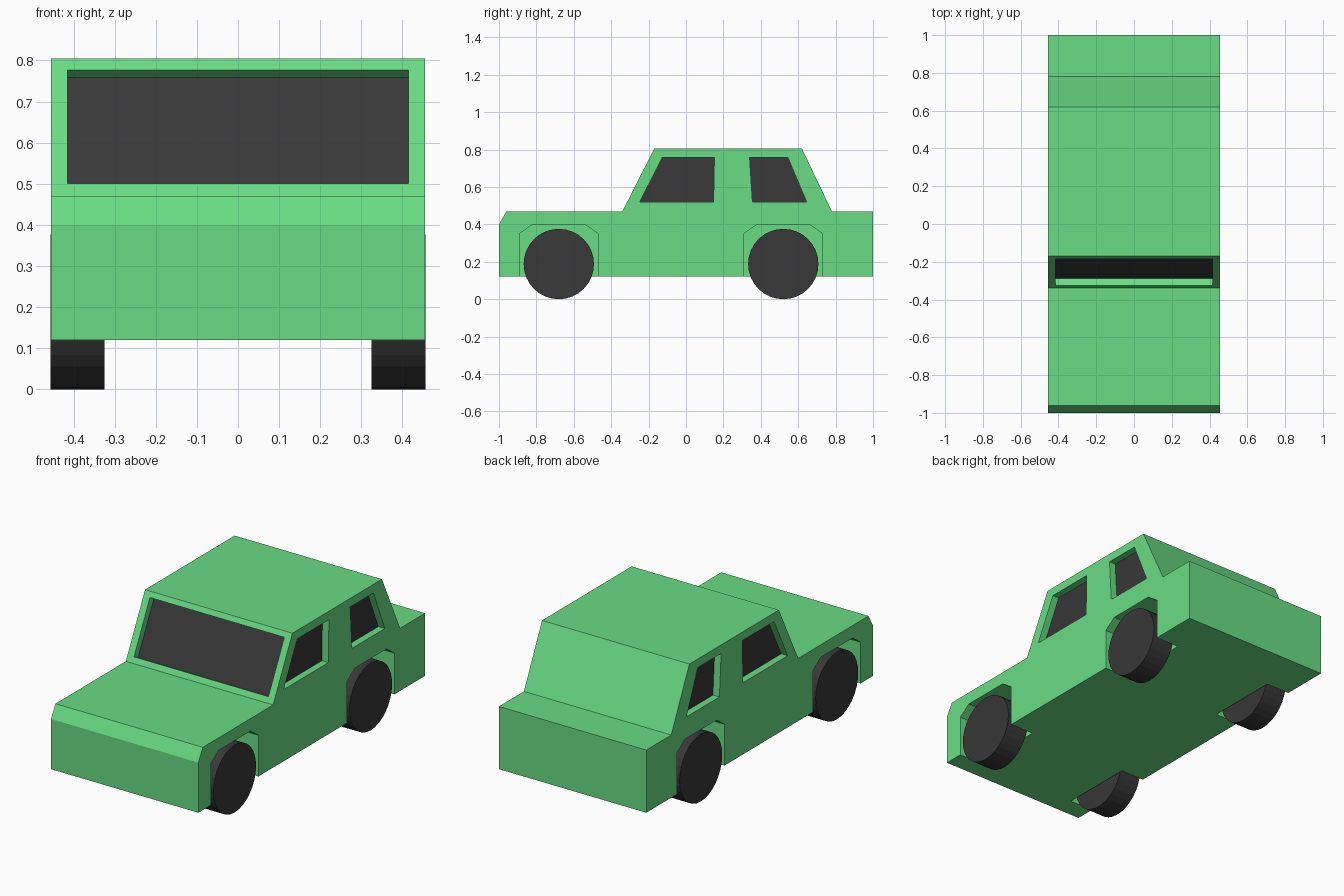
import bpy, bmesh, math
from mathutils import Vector

if "Cube" in bpy.data.objects:
    bpy.data.objects.remove(bpy.data.objects["Cube"])

HALF_W = 0.455
RECESS = 0.042


def material(name, color):
    mat = bpy.data.materials.new(name)
    mat.diffuse_color = (*color, 1)
    mat.use_nodes = True
    mat.node_tree.nodes["Principled BSDF"].inputs["Base Color"].default_value = mat.diffuse_color
    return mat


green = material("green paint", (0.14, 0.72, 0.23))
dark = material("dark rubber and glass", (0.04, 0.04, 0.04))


def add_prism(bm, points, sweep):
    """Closed prism: a polygon swept along a vector."""
    face = bm.faces.new([bm.verts.new(p) for p in points])
    ext = bmesh.ops.extrude_face_region(bm, geom=[face], use_keep_orig=True)
    top = [g for g in ext["geom"] if isinstance(g, bmesh.types.BMVert)]
    bmesh.ops.translate(bm, verts=top, vec=sweep)
    bmesh.ops.recalc_face_normals(bm, faces=bm.faces)


def to_object(bm, name, mat):
    mesh = bpy.data.meshes.new(name)
    bm.to_mesh(mesh)
    bm.free()
    mesh.materials.append(mat)
    obj = bpy.data.objects.new(name, mesh)
    bpy.context.collection.objects.link(obj)
    return obj


def prism(name, points, sweep, mat):
    bm = bmesh.new()
    add_prism(bm, points, sweep)
    return to_object(bm, name, mat)


def at_x(x, profile):
    return [(x, y, z) for y, z in profile]


# Body side profile, extruded across the width
side = [(-1, 0.12), (1, 0.12), (1, 0.47), (0.78, 0.47), (0.62, 0.805),
        (-0.17, 0.805), (-0.34, 0.47), (-0.96, 0.47), (-1, 0.40)]
body = prism("car_body", at_x(-HALF_W, side), (2 * HALF_W, 0, 0), green)

windows = {
    "front_side": [(-0.247, 0.52), (0.147, 0.52), (0.152, 0.757), (-0.127, 0.757)],
    "rear_side": [(0.355, 0.52), (0.645, 0.52), (0.545, 0.757), (0.34, 0.757)],
}
axles = {"front": -0.68, "rear": 0.52}
arch = [(-0.21, 0.05), (0.21, 0.05), (0.21, 0.35), (0.14, 0.40),
        (-0.14, 0.40), (-0.21, 0.35)]

# Windscreen outline on the sloping front of the cabin
slope = Vector((0, 0.17, 0.335)).normalized()
inward = Vector((0, slope.z, -slope.y))
base = Vector((0, -0.34, 0.47))
low, high = base + slope * (0.03 / slope.z), base + slope * (0.307 / slope.z)
screen = [Vector((x, p.y, p.z)) for x, p in
          ((-0.415, low), (0.415, low), (0.415, high), (-0.415, high))]

# Cut wheel arches and window recesses
bm = bmesh.new()
add_prism(bm, [p - inward * 0.05 for p in screen], inward * (0.05 + RECESS))
for s in (-1, 1):
    for profile in windows.values():
        add_prism(bm, at_x(s * (HALF_W - RECESS), profile), (s * 0.1, 0, 0))
    for yc in axles.values():
        add_prism(bm, at_x(s * 0.31, [(y + yc, z) for y, z in arch]), (s * 0.25, 0, 0))
cutter = to_object(bm, "recess_cutter", green)
cutter.hide_render = True
mod = body.modifiers.new("recesses", "BOOLEAN")
mod.operation, mod.solver, mod.object = "DIFFERENCE", "EXACT", cutter
bpy.context.view_layer.objects.active = body
bpy.ops.object.modifier_apply(modifier=mod.name)
bpy.data.objects.remove(cutter)

# Glass panes on the recess floors
prism("windscreen", [p + inward * (RECESS - 0.002) for p in screen], inward * 0.008, dark)
for s, label in ((-1, "left"), (1, "right")):
    for name, profile in windows.items():
        prism(f"{label}_{name}_window", at_x(s * (HALF_W - RECESS + 0.002), profile),
              (-s * 0.008, 0, 0), dark)

# Wheels, flush with the body sides
for s, label in ((-1, "left"), (1, "right")):
    for name, yc in axles.items():
        bpy.ops.mesh.primitive_cylinder_add(
            vertices=32, radius=0.188, depth=0.131,
            location=(s * 0.3905, yc, 0.188), rotation=(0, math.pi / 2, 0))
        wheel = bpy.context.object
        wheel.name = f"{label}_{name}_wheel"
        wheel.data.materials.append(dark)
